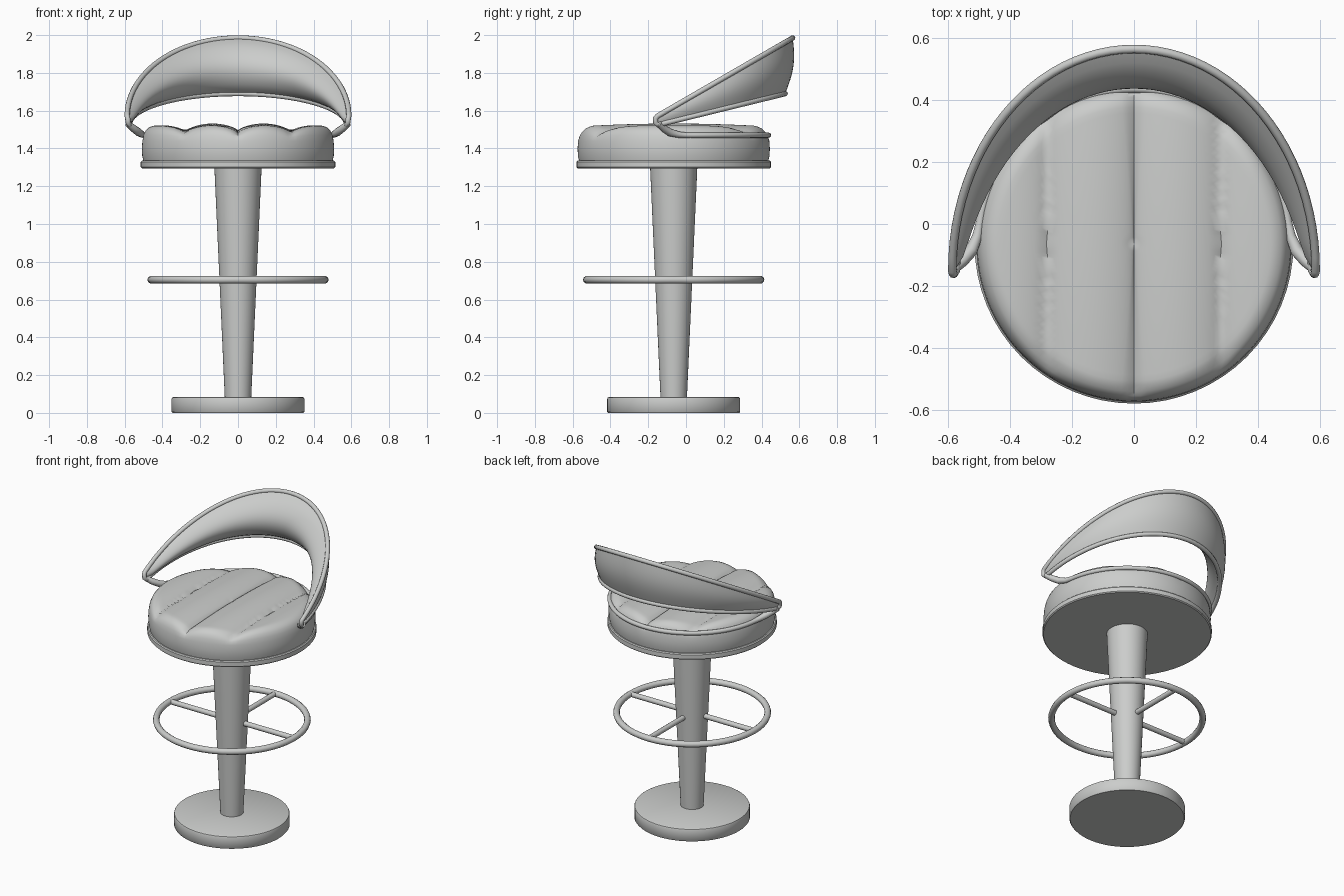
import bpy, math
from math import sin, cos, pi

if "Cube" in bpy.data.objects:
    bpy.data.objects.remove(bpy.data.objects["Cube"])

CY = -0.065  # y of the stool's axis

grey = bpy.data.materials.new("light_grey")
grey.diffuse_color = (0.6, 0.61, 0.6, 1)
grey.use_nodes = True
grey.node_tree.nodes["Principled BSDF"].inputs["Base Color"].default_value = grey.diffuse_color


def finish(ob, angle=40):
    ob.data.materials.append(grey)
    bpy.ops.object.select_all(action='DESELECT')
    ob.select_set(True)
    bpy.context.view_layer.objects.active = ob
    bpy.ops.object.shade_smooth_by_angle(angle=math.radians(angle))
    return ob


def mesh_object(name, verts, faces, angle=40):
    me = bpy.data.meshes.new(name)
    me.from_pydata(verts, [], faces)
    me.update()
    ob = bpy.data.objects.new(name, me)
    bpy.context.collection.objects.link(ob)
    return finish(ob, angle)


def lathe(name, profile, n=64, dz=None, angle=40):
    """Revolve (r, z) points, bottom to top, capped at both ends."""
    verts, faces = [], []
    for r, z in profile:
        for i in range(n):
            a = 2 * pi * i / n
            x, y = r * cos(a), r * sin(a)
            verts.append((x, y + CY, z + (dz(x, r, z) if dz else 0)))
    for j in range(len(profile) - 1):
        for i in range(n):
            k = (i + 1) % n
            faces.append((j * n + i, j * n + k, (j + 1) * n + k, (j + 1) * n + i))
    faces.append(tuple(range(n))[::-1])
    faces.append(tuple(range((len(profile) - 1) * n, len(profile) * n)))
    return mesh_object(name, verts, faces, angle)


def tube(name, pts, radius, cyclic=False, scale=None):
    cu = bpy.data.curves.new(name, 'CURVE')
    cu.dimensions = '3D'
    cu.bevel_depth = radius
    cu.bevel_resolution = 3
    cu.use_fill_caps = True
    sp = cu.splines.new('POLY')
    sp.points.add(len(pts) - 1)
    for i, p in enumerate(pts):
        sp.points[i].co = (*p, 1)
        sp.points[i].radius = scale[i] if scale else 1
    sp.use_cyclic_u = cyclic
    ob = bpy.data.objects.new(name, cu)
    bpy.context.collection.objects.link(ob)
    bpy.ops.object.select_all(action='DESELECT')
    ob.select_set(True)
    bpy.context.view_layer.objects.active = ob
    bpy.ops.object.convert(target='MESH')
    return finish(bpy.context.view_layer.objects.active, 50)


# Floor base, column and seat plate
lathe("base", [(.347, 0), (.352, .006), (.352, .074), (.349, .081), (.341, .085)])
lathe("column", [(.07, .08), (.125, 1.3)], 48)
lathe("seat_plate", [(.509, 1.295), (.515, 1.301), (.515, 1.329), (.509, 1.335)])

# Foot ring with three spokes
tube("foot_ring", [(.46 * cos(2 * pi * i / 64), .46 * sin(2 * pi * i / 64) + CY, .705)
                   for i in range(64)], .02, True)
for i, name in enumerate(("right_spoke", "back_spoke", "left_spoke")):
    a = i * pi / 2
    tube(name, [(r * cos(a), r * sin(a) + CY, .705) for r in (.085, .46)], .017)


# Seat cushion with three stitched grooves running front to back
def groove(x, r, z):
    if abs(x) > .42:
        return 0
    w = min(1, max(0, (z - 1.45) / .06))
    return -.04 * w * (1 - abs(sin(pi * x / .28)) ** .6)


side = [(.500, 1.33), (.507, 1.36), (.509, 1.40), (.506, 1.44), (.500, 1.47),
        (.490, 1.493), (.475, 1.509), (.455, 1.518)]
top = [(.44 * (1 - i / 22) + .002, 1.533 - .012 * (1 - i / 22) ** 2) for i in range(23)]
lathe("seat_cushion", side + top, 144, groove, 60)


# Backrest rims: two ellipses in plan, rising to the back
def upper(t):
    y = -.15 + .715 * sin(t)
    return (.587 * cos(t), y, 1.572 + .413 * sin(t))


def lower(t):
    return (.575 * cos(t), -.15 + .675 * sin(t), 1.525 + .165 * sin(t))


N = 48
ts = [pi * i / N for i in range(N + 1)]
rim = [upper(t) for t in ts] + [(-.584, -.161, 1.56), (-.582, -.161, 1.537)]
rim += [lower(t) for t in reversed(ts)] + [(.582, -.161, 1.537), (.584, -.161, 1.56)]
tube("backrest_rim", rim, .014, True)

# Backrest padding: thin bulge outside, deep cushion inside
M = 12
verts, faces = [], []
for t in ts:
    u, l = upper(t), lower(t)
    nx, ny = cos(t) / .58, sin(t) / .7
    k = math.hypot(nx, ny)
    nx, ny = nx / k, ny / k
    q = max(0, sin(t)) ** .5
    for i in range(2 * M):
        inner = i < M
        s = i / M if inner else 2 - i / M
        d = -.107 * q * sin(pi * s) ** .7 if inner else .024 * q * sin(pi * s)
        verts.append((l[0] + (u[0] - l[0]) * s + nx * d,
                      l[1] + (u[1] - l[1]) * s + ny * d,
                      l[2] + (u[2] - l[2]) * s))
R = 2 * M
for j in range(N):
    for i in range(R):
        k = (i + 1) % R
        faces.append((j * R + i, j * R + k, (j + 1) * R + k, (j + 1) * R + i))
mesh_object("backrest_pad", verts, faces, 60)

# Rail round the back of the seat, its ends rising to carry the backrest
end = [(.583, -.145, 1.53), (.555, -.12, 1.507), (.525, -.085, 1.485), (.506, -.04, 1.473)]
arc = [(.502 * cos(a), .502 * sin(a) + CY, 1.47)
       for a in (math.radians(8 + 164 * i / 40) for i in range(41))]
pts = end + arc + [(-x, y, z) for x, y, z in reversed(end)]
fat = [1.2, 1.4, 1.5, 1.2]
tube("seat_rail", pts, .014, scale=fat + [1] * len(arc) + fat[::-1])
